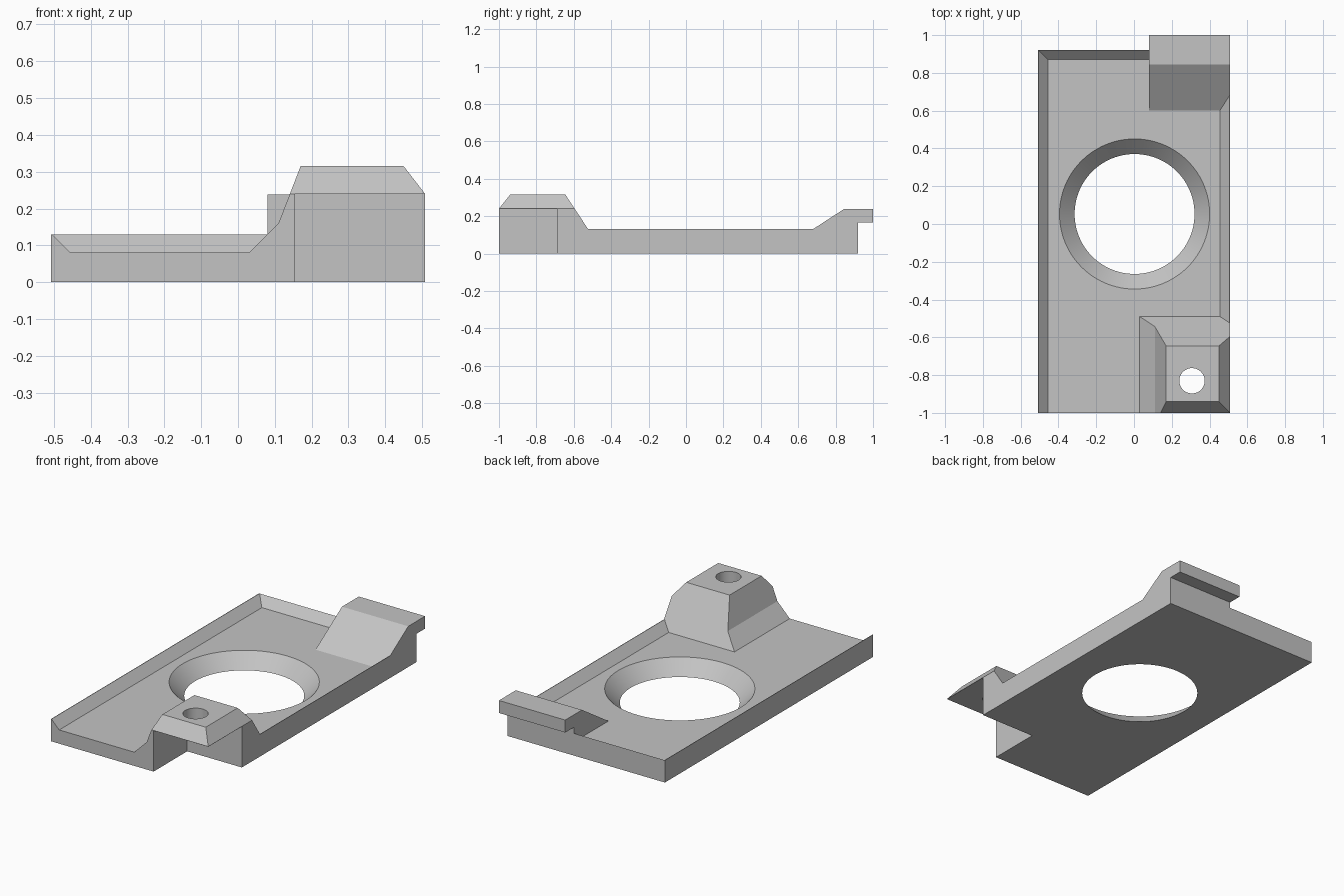
import bpy, bmesh, math
from mathutils import Vector

cube = bpy.data.objects.get("Cube")
if cube:
    bpy.data.objects.remove(cube, do_unlink=True)

HALF_W = 0.508      # half width of the plate
FLOOR, RIM = 0.08, 0.13


def finish(bm, name):
    bmesh.ops.recalc_face_normals(bm, faces=bm.faces[:])
    mesh = bpy.data.meshes.new(name)
    bm.to_mesh(mesh)
    bm.free()
    obj = bpy.data.objects.new(name, mesh)
    bpy.context.scene.collection.objects.link(obj)
    return obj


def prism(name, profile, axis, start, end, trims=()):
    """Extrude a profile along x or y, then trim it with (point, normal) planes."""
    bm = bmesh.new()
    place = (lambda a, z: (start, a, z)) if axis == "x" else (lambda a, z: (a, start, z))
    face = bm.faces.new([bm.verts.new(place(a, z)) for a, z in profile])
    new = bmesh.ops.extrude_face_region(bm, geom=[face])["geom"]
    step = Vector((end - start, 0, 0)) if axis == "x" else Vector((0, end - start, 0))
    bmesh.ops.translate(bm, vec=step, verts=[v for v in new if isinstance(v, bmesh.types.BMVert)])
    for point, normal in trims:
        cut = bmesh.ops.bisect_plane(bm, geom=bm.verts[:] + bm.edges[:] + bm.faces[:],
                                     plane_co=point, plane_no=normal, clear_outer=True)
        rim = [e for e in cut["geom_cut"] if isinstance(e, bmesh.types.BMEdge)]
        bmesh.ops.contextual_create(bm, geom=rim)
    return finish(bm, name)


def box(name, x, y, z):
    return prism(name, [(x[0], z[0]), (x[1], z[0]), (x[1], z[1]), (x[0], z[1])], "y", *y)


def cone(name, centre, z, radii, sides):
    bm = bmesh.new()
    bmesh.ops.create_cone(bm, cap_ends=True, segments=sides, radius1=radii[0],
                          radius2=radii[1], depth=z[1] - z[0])
    bmesh.ops.translate(bm, vec=(*centre, sum(z) / 2), verts=bm.verts[:])
    return finish(bm, name)


def combine(target, tool, operation):
    mod = target.modifiers.new(tool.name, "BOOLEAN")
    mod.operation, mod.solver, mod.object = operation, "EXACT", tool
    bpy.context.view_layer.objects.active = target
    bpy.ops.object.modifier_apply(modifier=mod.name)
    bpy.data.objects.remove(tool, do_unlink=True)


# Plate, oversized until the final trim, with a shallow sloped tray
plate = box("bracket_plate", (-0.7, 0.7), (-1.3, 1.2), (-0.1, RIM))
tray = prism("tray", [(-0.655, 0.28), (-0.455, FLOOR), (0.455, FLOOR), (0.655, 0.28)],
             "y", -1.4, 1.05, [((0, 0.87, FLOOR), (0, 1, -1))])
combine(plate, tray, "DIFFERENCE")

# Raised corner pedestal with sloped front and back
pedestal = prism("pedestal", [(-0.15, -0.1), (0.11, 0.16), (0.17, 0.315), (0.45, 0.315),
                              (0.566, 0.165), (0.566, -0.1)], "y", -1.35, -0.3,
                 [((0, -0.49, FLOOR), (0, 0.235, 0.155)),
                  ((0, -0.94, 0.315), (0, -0.075, 0.06))])
combine(plate, pedestal, "UNION")

# Ramped catch at the back corner
catch = prism("catch", [(0.447, -0.02), (0.845, 0.238), (1.1, 0.238), (1.1, -0.02)],
              "x", 0.08, 0.6)
combine(plate, catch, "UNION")

# Undercut, corner notch, countersunk opening and screw hole
for cutter in (
    box("undercut", (-0.9, 0.9), (0.92, 1.4), (-0.3, 0.165)),
    box("corner_notch", (0.155, 0.9), (-1.5, -0.69), (-0.3, 0.239)),
    cone("round_opening", (0.003, 0.053), (-0.1, 0.1), (0.2175, 0.4175), 96),
    cone("screw_hole", (0.307, -0.83), (0.1, 0.5), (0.067, 0.067), 48),
):
    combine(plate, cutter, "DIFFERENCE")

# Trim to the outer bounds
combine(plate, box("outer_bounds", (-HALF_W, HALF_W), (-1, 1), (0, 0.8)), "INTERSECT")

# Single grey material
grey = bpy.data.materials.new("plain_grey")
grey.use_nodes = True
colour = (0.55, 0.55, 0.55, 1)
grey.diffuse_color = colour
grey.node_tree.nodes["Principled BSDF"].inputs["Base Color"].default_value = colour
plate.data.materials.clear()
plate.data.materials.append(grey)

bpy.ops.object.select_all(action="DESELECT")
plate.select_set(True)
bpy.context.view_layer.objects.active = plate
bpy.ops.object.shade_smooth_by_angle(angle=math.radians(20))
